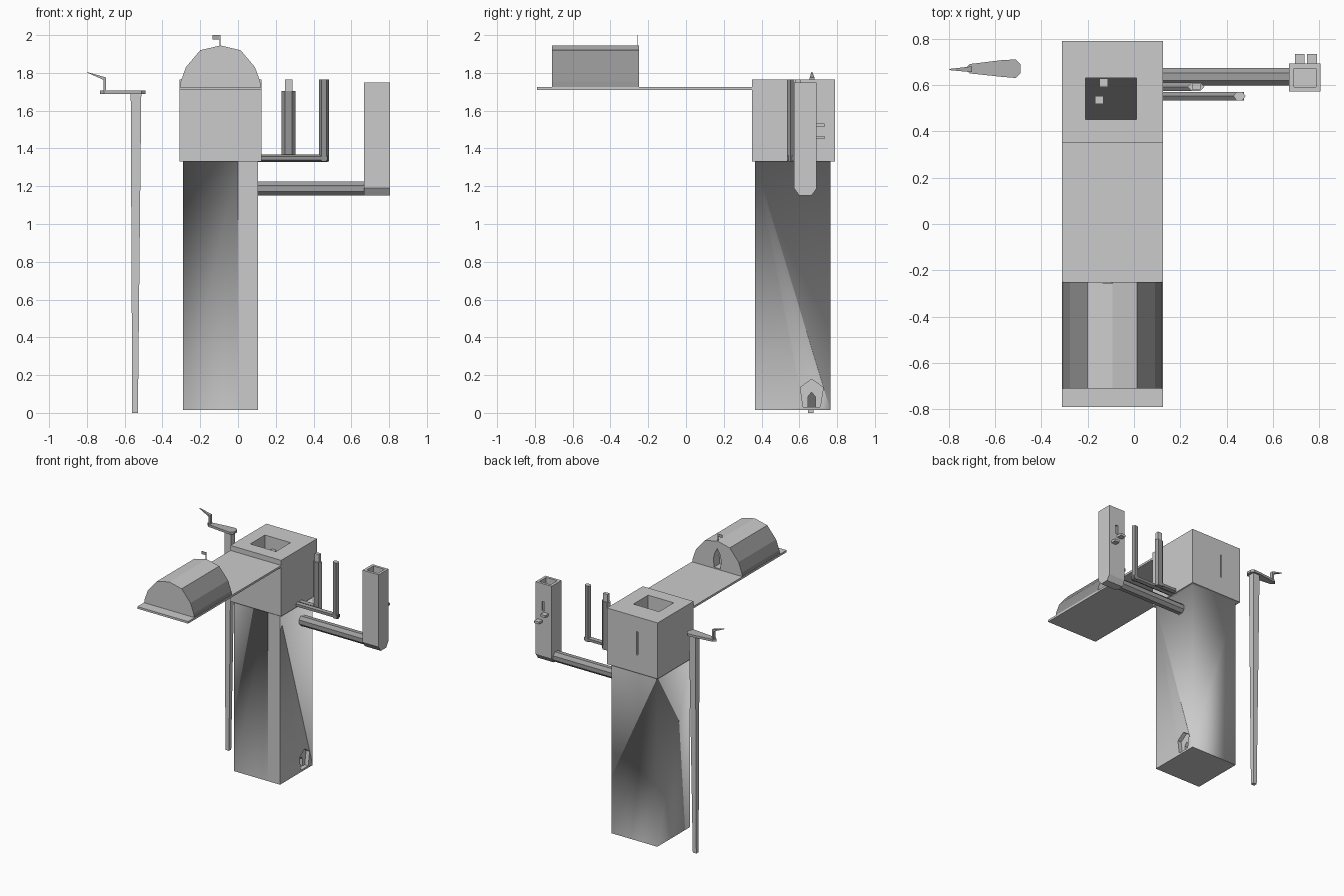
import bpy, bmesh, math

if "Cube" in bpy.data.objects:
    bpy.data.objects.remove(bpy.data.objects["Cube"])


def loft(name, sections):
    """Closed solid skinned through equal-length rings of points."""
    bm = bmesh.new()
    rings = [[bm.verts.new(p) for p in s] for s in sections]
    n = len(rings[0])
    for a, b in zip(rings, rings[1:]):
        for i in range(n):
            j = (i + 1) % n
            bm.faces.new((a[i], a[j], b[j], b[i]))
    bm.faces.new(rings[0])
    bm.faces.new(rings[-1])
    bmesh.ops.recalc_face_normals(bm, faces=bm.faces)
    me = bpy.data.meshes.new(name)
    bm.to_mesh(me)
    bm.free()
    ob = bpy.data.objects.new(name, me)
    bpy.context.collection.objects.link(ob)
    return ob


def prism(name, axis, pts, lo, hi):
    """Extrude a 2D outline along the x, y or z axis."""
    place = {'x': lambda p, t: (t, p[0], p[1]),
             'y': lambda p, t: (p[0], t, p[1]),
             'z': lambda p, t: (p[0], p[1], t)}[axis]
    return loft(name, [[place(p, t) for p in pts] for t in (lo, hi)])


def box(name, x, y, z):
    return prism(name, 'z', [(x[0], y[0]), (x[1], y[0]), (x[1], y[1]), (x[0], y[1])], *z)


def ring(cx, cy, rx, ry, n, turn=0.5):
    return [(cx + rx * math.cos(2 * math.pi * (i + turn) / n),
             cy + ry * math.sin(2 * math.pi * (i + turn) / n)) for i in range(n)]


def cut(target, cutter):
    cutter.hide_render = True
    cutter.hide_viewport = True
    cutter.display_type = 'WIRE'
    m = target.modifiers.new(cutter.name, 'BOOLEAN')
    m.operation = 'DIFFERENCE'
    m.solver = 'EXACT'
    m.object = cutter


def tint(ob, base, special=None, test=None):
    """Grey shade for a part, with a second shade for the faces that pass the test."""
    for g in (base, special):
        if g is not None:
            name = f"grey_{round(g * 100)}"
            m = bpy.data.materials.get(name) or bpy.data.materials.new(name)
            m.diffuse_color = (g, g, g, 1)
            m.use_nodes = True
            m.node_tree.nodes["Principled BSDF"].inputs["Base Color"].default_value = m.diffuse_color
            ob.data.materials.append(m)
    if test:
        for f in ob.data.polygons:
            f.material_index = int(test(f))
    return ob


def smooth(ob, sharp=lambda a, b: False):
    ob.data.shade_smooth()
    v = ob.data.vertices
    for e in ob.data.edges:
        e.use_edge_sharp = sharp(v[e.vertices[0]].co, v[e.vertices[1]].co)
    return ob


# Tall column, smooth into the ledge under the head, with a front seam
def plan(x0, x1, y0, y1, z):
    return [(x0, y0, z), (0.0, y0, z), (x1, y0, z), (x1, y1, z), (x0, y1, z)]


def column_sharp(a, b):
    low, top = min(a.z, b.z), max(a.z, b.z)
    seam = abs(a.x) < 0.01 and abs(b.x) < 0.01
    strip = min(a.x, b.x) > -0.01 and max(a.y, b.y) < 0.37
    foot = top < 0.02
    rim = low > 1.32 and (abs(a.x - b.x) < 1e-4 or abs(a.y - b.y) < 1e-4) and \
        max(abs(a.x + 0.0925), abs(b.x + 0.0925)) > 0.21
    return foot or seam or strip or rim


column = smooth(loft("column", [plan(-0.29, 0.105, 0.365, 0.765, 0.015),
                                plan(-0.29, 0.105, 0.365, 0.765, 1.33),
                                plan(-0.31, 0.125, 0.35, 0.79, 1.33),
                                plan(-0.29, 0.105, 0.37, 0.77, 1.345)]), column_sharp)

# Pentagonal entrance near the foot of the column
penta = [(0.62, 0.03), (0.71, 0.03), (0.727, 0.135), (0.665, 0.178), (0.605, 0.135)]
cut(column, prism("entrance_cutter", 'x', penta, 0.075, 0.15))
arch = [(0.645, 0.032), (0.685, 0.032), (0.685, 0.085), (0.665, 0.11), (0.645, 0.085)]
cut(column, prism("doorway_cutter", 'x', arch, 0.03, 0.09))
tint(prism("doorway_back", 'x', arch, 0.028, 0.034), 0.15)

# Head block with a square well on top and a slit in the back
head = tint(box("head_block", (-0.31, 0.125), (0.35, 0.79), (1.331, 1.765)),
            0.7, 0.52, lambda f: f.normal.z > 0.9)
cut(head, box("well_cutter", (-0.21, 0.01), (0.45, 0.63), (1.66, 1.85)))
cut(head, box("slit_cutter", (-0.14, -0.13), (0.75, 0.85), (1.47, 1.65)))
tint(box("well_floor", (-0.211, 0.011), (0.449, 0.631), (1.655, 1.662)), 0.06)
for i, (x, y) in enumerate([(-0.13, 0.61), (-0.15, 0.535)]):
    box(f"well_peg_{i}", (x - 0.018, x + 0.018), (y - 0.018, y + 0.018), (1.65, 1.675))

# Long flat deck: walkway and front lip
tint(box("deck", (-0.31, 0.125), (-0.71, 0.352), (1.71, 1.726)), 0.52)
box("deck_lip", (-0.31, 0.125), (-0.79, -0.71), (1.71, 1.726))

# Faceted vault hut on the deck, with a pointed doorway
half = [(0.215, 1.725), (0.21, 1.755), (0.183, 1.83), (0.107, 1.92)]
vault = [(-0.093 + x, z) for x, z in half] + [(-0.093, 1.945)] + \
        [(-0.093 - x, z) for x, z in reversed(half)]
hut = tint(prism("vault_hut", 'y', vault, -0.71, -0.25), 0.68, 0.3,
           lambda f: abs(f.normal.x) > 0.5)
door = [(-0.12, 1.735), (-0.066, 1.735), (-0.06, 1.80), (-0.072, 1.85),
        (-0.093, 1.885), (-0.114, 1.85), (-0.126, 1.80)]
cut(hut, prism("hut_door_cutter", 'y', door, -0.32, -0.2))

# Flag on the hut
box("flag_pole", (-0.098, -0.092), (-0.258, -0.253), (1.93, 2.0))
tint(box("flag", (-0.135, -0.094), (-0.257, -0.254), (1.978, 2.0)), 0.4)

# Free-standing tapered square pole with a bent pointed arm
r2 = math.sqrt(2)
tint(loft("lamp_pole", [[(x, y, z) for x, y in ring(cx, cy, rx * r2, ry * r2, 4)]
                        for cx, cy, rx, ry, z in [(-0.545, 0.66, 0.015, 0.014, 0.0),
                                                  (-0.54, 0.67, 0.028, 0.025, 1.695)]]), 0.65)
arm = [(-0.51, 0.63), (-0.49, 0.65), (-0.49, 0.69), (-0.51, 0.71), (-0.57, 0.707),
       (-0.71, 0.69), (-0.73, 0.67), (-0.71, 0.65), (-0.57, 0.635)]
tint(prism("lamp_arm", 'z', arm, 1.688, 1.706), 0.45)
tint(box("lamp_riser", (-0.712, -0.698), (0.655, 0.68), (1.70, 1.775)), 0.45)
tint(loft("lamp_tip", [[(-0.70, 0.655, 1.758), (-0.70, 0.68, 1.758),
                        (-0.70, 0.68, 1.776), (-0.70, 0.655, 1.776)],
                       [(-0.797, 0.664, 1.801), (-0.797, 0.669, 1.801),
                        (-0.797, 0.669, 1.804), (-0.797, 0.664, 1.804)]]), 0.45)

# Two slim elbow pipes on the right side of the head
for name, y, xc, r, top in [("outer_pipe", 0.552, 0.455, 0.026, 1.765),
                            ("inner_pipe", 0.592, 0.268, 0.037, 1.705)]:
    tint(prism(name + "_arm", 'x', ring(y, 1.348, 0.021, 0.02, 6), 0.10, xc + 0.02), 0.3)
    tint(prism(name + "_riser", 'z', ring(xc, y, r, 0.021, 6, 0), 1.332, top),
         0.3, 0.65, lambda f: f.normal.z > 0.9)
tint(box("inner_pipe_top", (0.25, 0.288), (0.58, 0.606), (1.69, 1.765)), 0.55)

# Thick elbow arm carrying a hollow square chimney
k = 1 / math.cos(math.pi / 8)
tint(prism("chimney_arm", 'x', ring(0.635, 1.188, 0.038 * k, 0.038 * k, 8), 0.08, 0.70), 0.35)
outline = [(0.572, 1.75), (0.572, 1.19), (0.60, 1.15), (0.665, 1.15), (0.692, 1.19), (0.692, 1.75)]
chimney = tint(prism("chimney", 'x', outline, 0.668, 0.805), 0.62)
cut(chimney, box("chimney_cutter", (0.69, 0.785), (0.592, 0.672), (1.62, 1.85)))
cut(chimney, box("chimney_slot_cutter", (0.728, 0.752), (0.68, 0.75), (1.54, 1.61)))
for i, (x, z) in enumerate([(0.715, 1.522), (0.768, 1.458)]):
    tint(box(f"chimney_peg_{i}", (x - 0.021, x + 0.021), (0.68, 0.733), (z - 0.009, z + 0.009)), 0.55)
